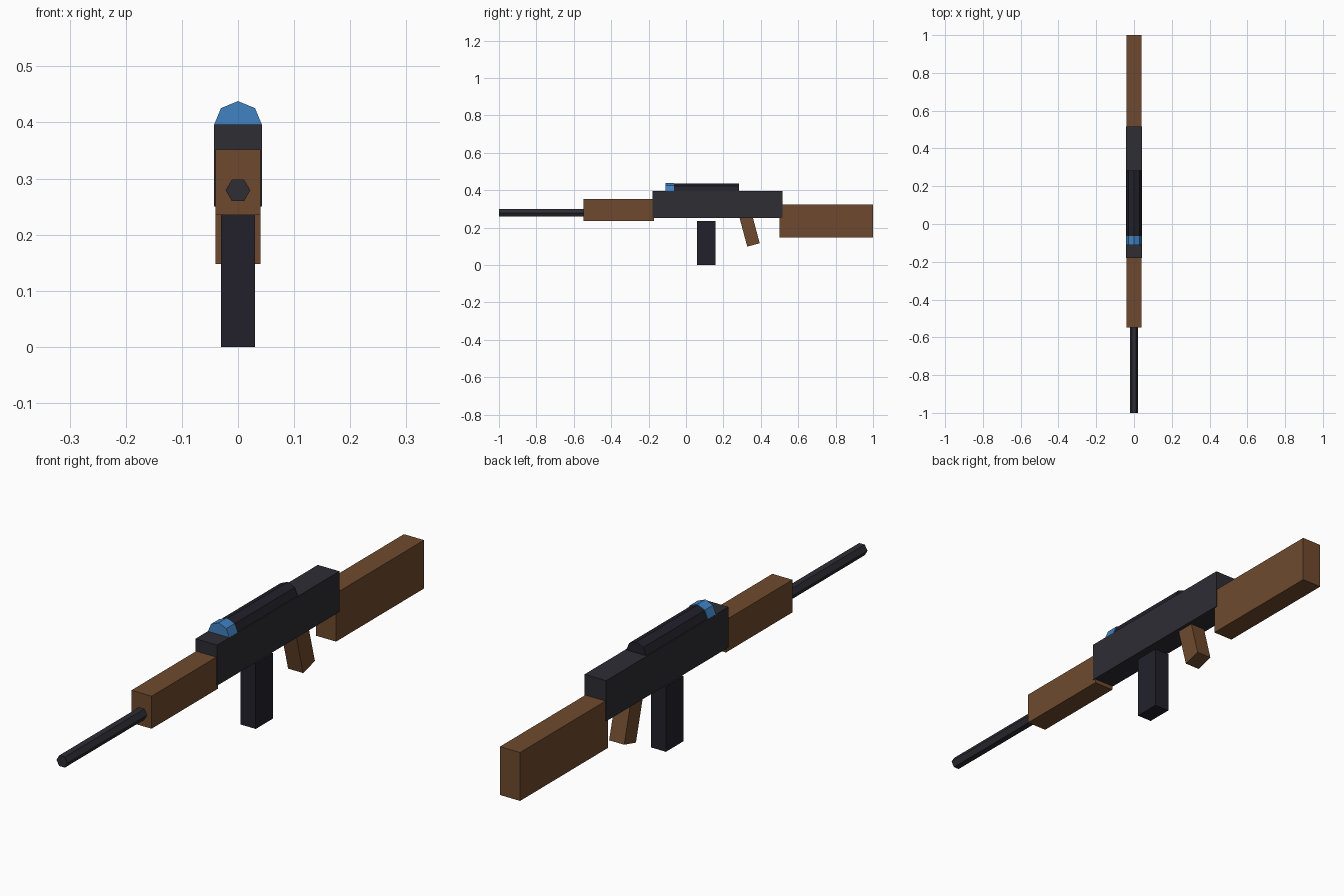
import bpy, bmesh, math
from mathutils import Matrix

if "Cube" in bpy.data.objects:
    bpy.data.objects.remove(bpy.data.objects["Cube"])


def srgb(v):
    v /= 255
    return v / 12.92 if v <= 0.04045 else ((v + 0.055) / 1.055) ** 2.4


def material(name, r, g, b):
    m = bpy.data.materials.new(name)
    m.diffuse_color = (srgb(r), srgb(g), srgb(b), 1)
    m.use_nodes = True
    m.node_tree.nodes["Principled BSDF"].inputs["Base Color"].default_value = m.diffuse_color
    return m


gunmetal = material("gunmetal", 45, 45, 52)
black = material("black", 34, 33, 43)
wood = material("brown wood", 111, 74, 46)
blue = material("blue glass", 65, 130, 194)


def finish(bm, name, mat):
    me = bpy.data.meshes.new(name)
    bm.to_mesh(me)
    bm.free()
    me.materials.append(mat)
    ob = bpy.data.objects.new(name, me)
    bpy.context.collection.objects.link(ob)
    return ob


def box(name, mat, half_x, y0, y1, z0, z1, tilt=0):
    bm = bmesh.new()
    bmesh.ops.create_cube(bm, size=1, matrix=Matrix.Diagonal((2 * half_x, y1 - y0, z1 - z0, 1)))
    bm.transform(Matrix.Translation((0, (y0 + y1) / 2, (z0 + z1) / 2))
                 @ Matrix.Rotation(math.radians(tilt), 4, 'X'))
    return finish(bm, name, mat)


def rod(name, mat, sides, r, y0, y1, z):
    # cylinder along y with a corner pointing to +x
    bm = bmesh.new()
    rings = [[bm.verts.new((r * math.cos(2 * math.pi * i / sides), y,
                            z + r * math.sin(2 * math.pi * i / sides)))
              for i in range(sides)] for y in (y0, y1)]
    for ring in rings:
        bm.faces.new(ring)
    for i in range(sides):
        j = (i + 1) % sides
        bm.faces.new((rings[0][i], rings[0][j], rings[1][j], rings[1][i]))
    bmesh.ops.recalc_face_normals(bm, faces=bm.faces)
    return finish(bm, name, mat)


# Main body
box("receiver", gunmetal, 0.043, -0.18, 0.515, 0.25, 0.396)
box("stock", wood, 0.04, 0.50, 1.0, 0.148, 0.322)
box("handguard", wood, 0.04, -0.548, -0.17, 0.235, 0.352)
rod("barrel", gunmetal, 6, 0.022, -1.0, -0.5, 0.279)

# Parts underneath
box("magazine", black, 0.03, 0.058, 0.157, 0, 0.235)
box("grip", wood, 0.03, 0.303, 0.372, 0.104, 0.284, tilt=15)

# Sight tube and its lens on top
rod("sight_tube", black, 8, 0.04, -0.08, 0.283, 0.395)
rod("sight_lens", blue, 8, 0.043, -0.11, -0.064, 0.395)
